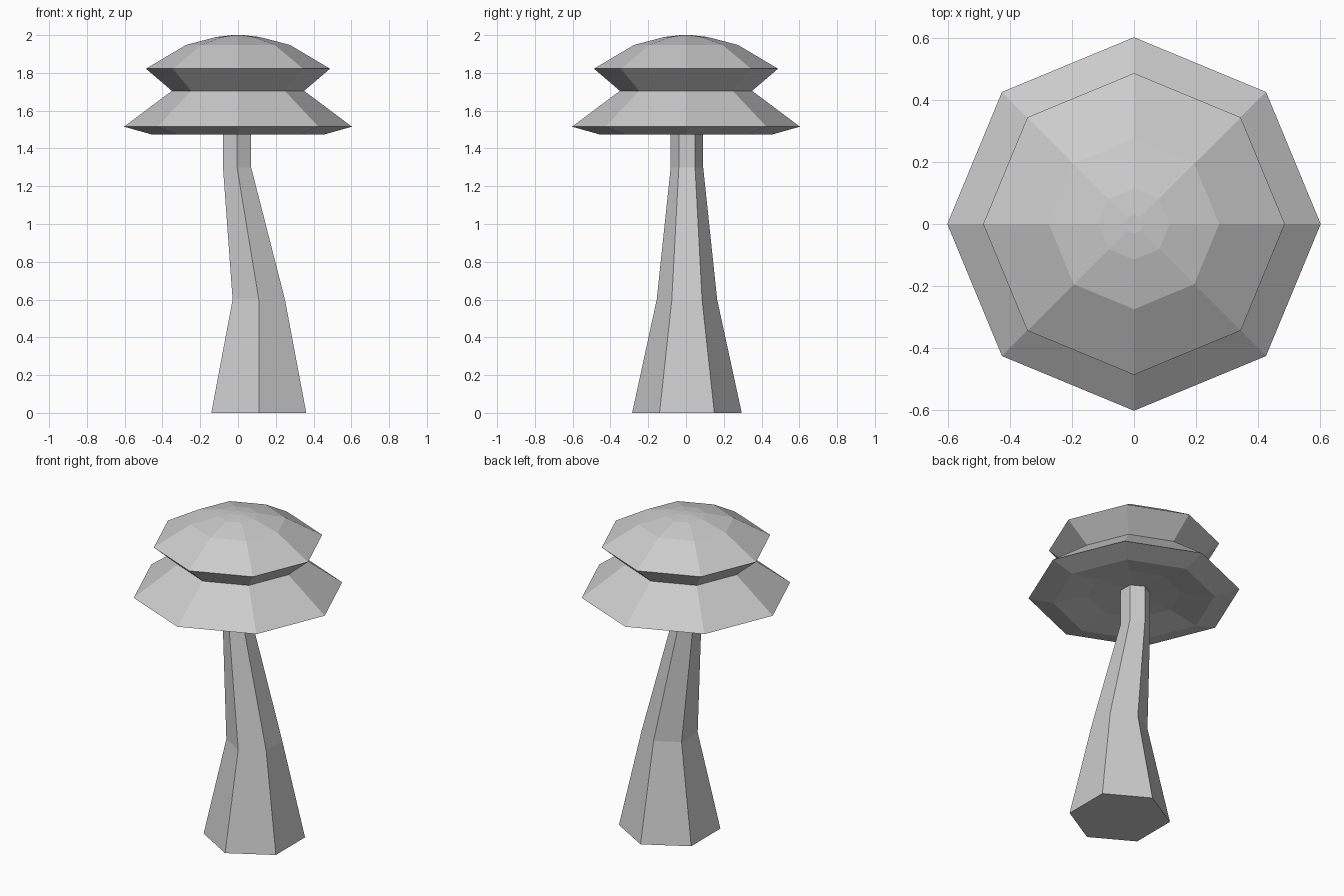
import bpy, bmesh
from math import cos, sin, pi

if "Cube" in bpy.data.objects:
    bpy.data.objects.remove(bpy.data.objects["Cube"])


def loft(name, rings, sides, phase):
    """Skin stacked polygon rings given as (centre_x, centre_y, radius, z)."""
    bm = bmesh.new()
    loops = []
    for cx, cy, r, z in rings:
        angles = [phase + 2 * pi * i / sides for i in range(sides)]
        loops.append([bm.verts.new((cx + r * cos(a), cy + r * sin(a), z)) for a in angles])
    for lo, hi in zip(loops, loops[1:]):
        for i in range(sides):
            j = (i + 1) % sides
            bm.faces.new((lo[i], lo[j], hi[j], hi[i]))
    bm.faces.new(loops[0][::-1])
    bm.faces.new(loops[-1])
    bmesh.ops.recalc_face_normals(bm, faces=bm.faces)
    mesh = bpy.data.meshes.new(name)
    bm.to_mesh(mesh)
    bm.free()
    obj = bpy.data.objects.new(name, mesh)
    bpy.context.collection.objects.link(obj)
    return obj


# Leaning six-sided stalk, flared at the foot
loft("stalk", [(0.11, 0.005, 0.29, 0), (0.11, 0.005, 0.16, 0.6),
               (-0.005, 0.005, 0.086, 1.3), (-0.005, 0.005, 0.086, 1.54)], 6, pi / 6)

# Eight-sided two-tier cap, from the recessed underside up to the crown
profile = [(0.03, 1.53), (0.27, 1.51), (0.46, 1.475), (0.603, 1.515), (0.35, 1.705),
           (0.487, 1.822), (0.275, 1.948), (0.115, 1.99), (0.03, 2.0)]
loft("cap", [(0, 0, r, z) for r, z in profile], 8, 0)
